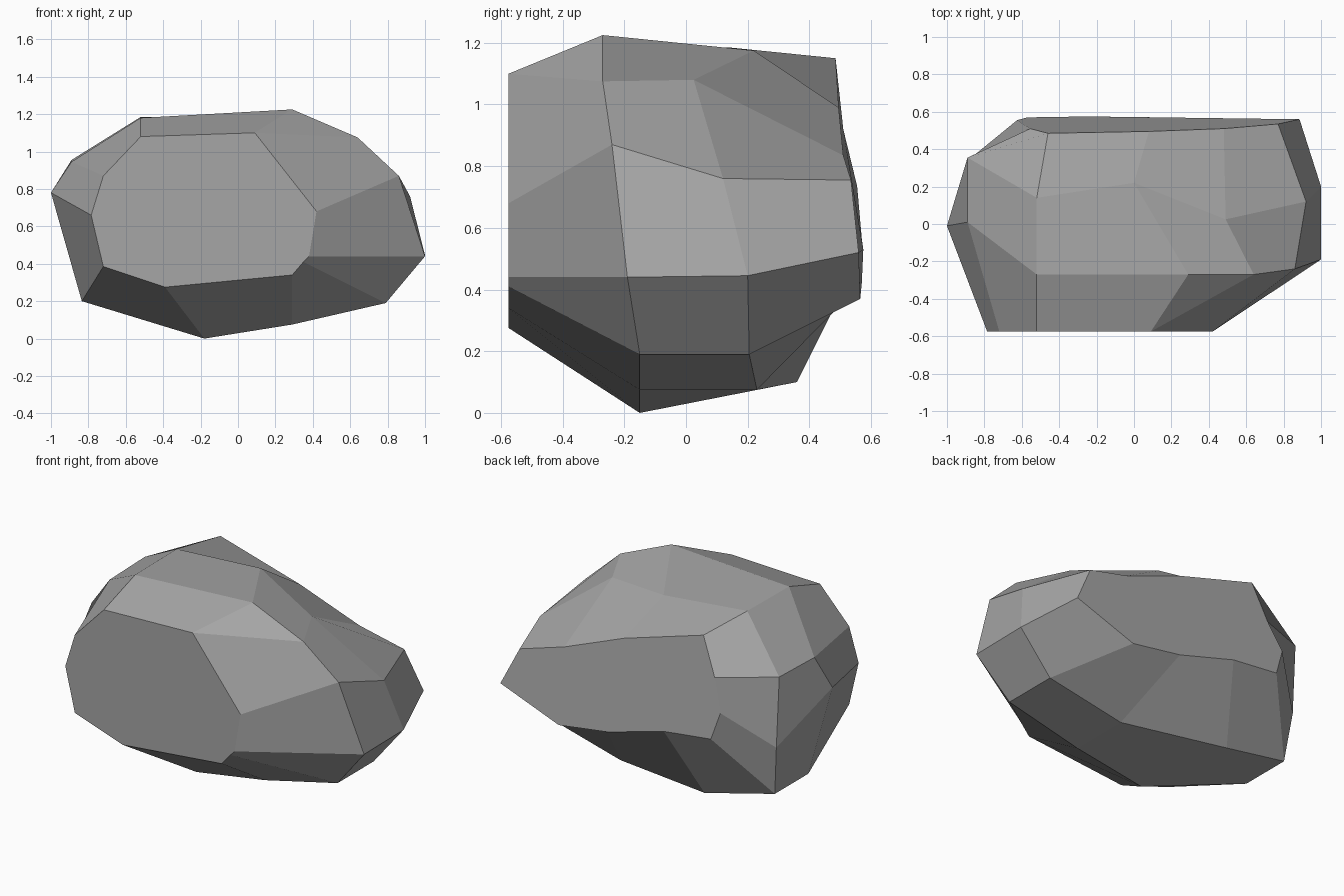
import bpy
import bmesh

default_cube = bpy.data.objects.get("Cube")
if default_cube:
    bpy.data.objects.remove(default_cube, do_unlink=True)

DEPTH = .575

# Every loop runs the same way round, starting at the top on the right side,
# with matching corners; a corner that is repeated closes a facet to a point.

# Flat cut front: corners of the outline in x and z
front_outline = [(-.52, 1.08), (.09, 1.1), (.09, 1.1), (.42, .68), (.38, .44),
                 (.35, .41), (.29, .34), (-.39, .275), (-.72, .385),
                 (-.785, .66), (-.72, .87)]
front_cut = [(x, -DEPTH, z) for x, z in front_outline]

# Girdle: the widest loop of corners, just behind the front
girdle = [(-.52, -.27, 1.18), (.29, -.27, 1.225), (.64, -.27, 1.075),
          (.86, -.24, .87), (1, -.19, .44), (.79, -.15, .19),
          (.29, -.15, .075), (-.18, -.15, 0), (-.835, -.01, .2),
          (-1, -.01, .78), (-.89, .01, .945)]

# Shoulder: the loop of corners past the middle
shoulder = [(-.52, .14, 1.185), (0, .22, 1.175), (.49, .025, 1.08),
            (.92, .12, .76), (1, .2, .445), (.79, .205, .19),
            (.29, .23, .075), (-.38, .36, .1), (-.835, .32, .2),
            (-.87, .355, .51), (-.89, .355, .955)]

# Back: the loop of corners around the steep rear side
back_rim = [(-.46, .485, 1.15), (.08, .495, .99), (.48, .51, .835),
            (.77, .535, .755), (.885, .56, .52), (.48, .565, .37),
            (.14, .57, .42), (-.25, DEPTH, .53), (-.57, .57, .565),
            (-.625, .555, .735), (-.555, .51, .92)]


def make_material(name, color):
    material = bpy.data.materials.new(name)
    material.use_nodes = True
    material.diffuse_color = color
    shader = material.node_tree.nodes["Principled BSDF"]
    shader.inputs["Base Color"].default_value = color
    shader.inputs["Roughness"].default_value = .9
    return material


def skin_loops(name, loops, material):
    """Join matching loops of corners with flat facets and close both ends."""
    bm = bmesh.new()
    verts = {}
    for corner in sum(loops, []):
        if corner not in verts:
            verts[corner] = bm.verts.new(corner)

    def facet(corners):
        unique = list(dict.fromkeys(corners))
        bm.faces.new([verts[corner] for corner in unique])

    # Bands of facets between neighbouring loops
    for near, far in zip(loops, loops[1:]):
        for i in range(len(near)):
            facet([near[i - 1], near[i], far[i], far[i - 1]])

    # Front cut and rear side
    facet(loops[0])
    facet(loops[-1])

    bmesh.ops.recalc_face_normals(bm, faces=bm.faces[:])
    for face in bm.faces:
        face.smooth = False

    mesh = bpy.data.meshes.new(name)
    bm.to_mesh(mesh)
    bm.free()
    mesh.materials.append(material)
    rock = bpy.data.objects.new(name, mesh)
    bpy.context.collection.objects.link(rock)


stone_grey = make_material("stone_grey", (.38, .38, .38, 1))
skin_loops("rock", [front_cut, girdle, shoulder, back_rim], stone_grey)
